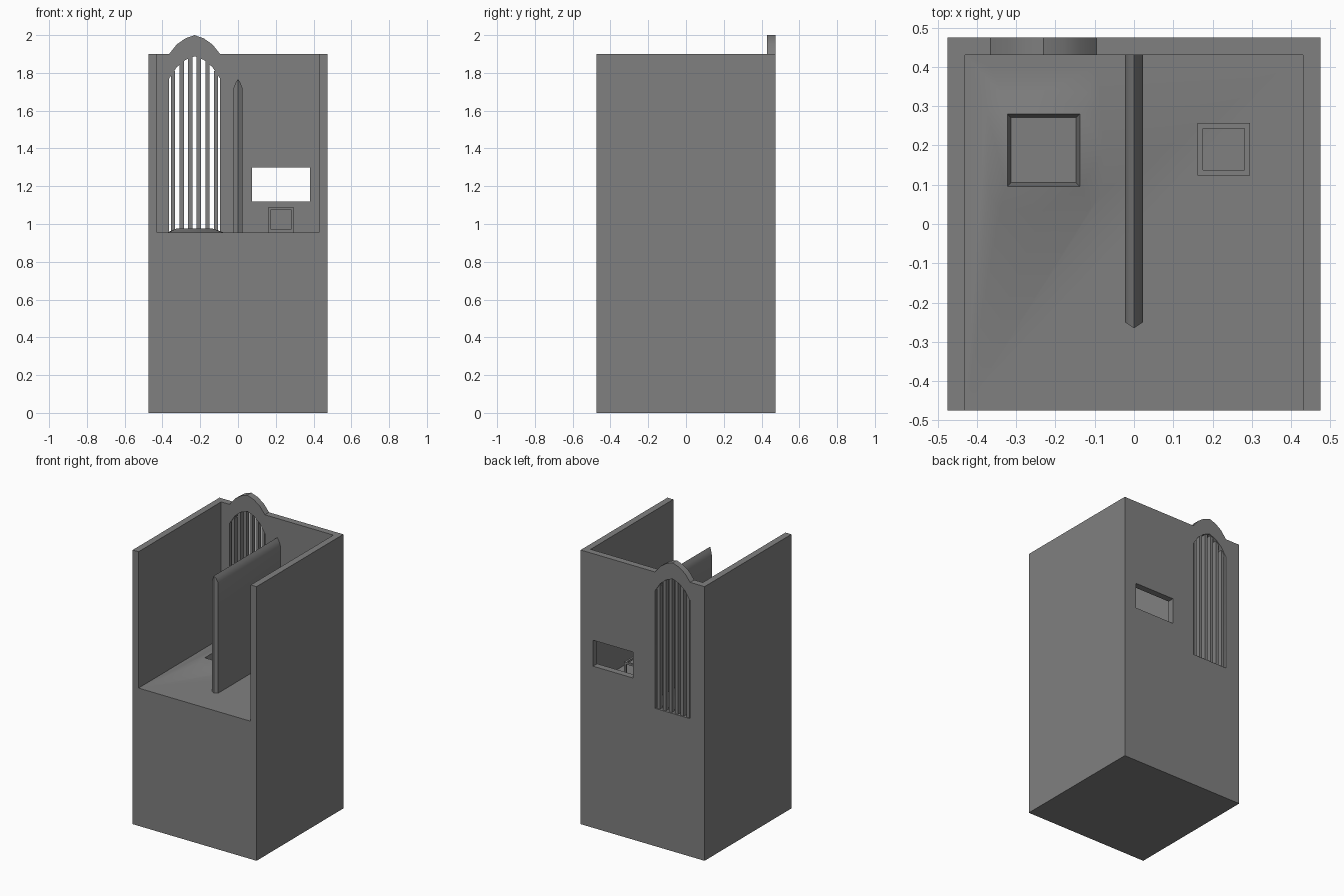
import bpy, bmesh
from math import radians

if "Cube" in bpy.data.objects:
    bpy.data.objects.remove(bpy.data.objects["Cube"])

FLOOR = 0.955
WX = -0.23  # arched window centre
STONE = bpy.data.materials.new("dark_stone")
STONE.diffuse_color = (0.216, 0.216, 0.216, 1)
STONE.use_nodes = True
STONE.node_tree.nodes["Principled BSDF"].inputs["Base Color"].default_value = STONE.diffuse_color


def finish(name, bm):
    bmesh.ops.recalc_face_normals(bm, faces=bm.faces)
    me = bpy.data.meshes.new(name)
    bm.to_mesh(me)
    bm.free()
    me.materials.append(STONE)
    ob = bpy.data.objects.new(name, me)
    bpy.context.collection.objects.link(ob)
    return ob


def prism(name, pts, y0, y1):
    """Extrude an XZ outline along y."""
    bm = bmesh.new()
    f = bm.faces.new([bm.verts.new((x, y0, z)) for x, z in pts])
    r = bmesh.ops.extrude_face_region(bm, geom=[f])
    bmesh.ops.translate(bm, vec=(0, y1 - y0, 0),
                        verts=[v for v in r["geom"] if isinstance(v, bmesh.types.BMVert)])
    return finish(name, bm)


def rect(x0, x1, z0, z1):
    return [(x0, z0), (x1, z0), (x1, z1), (x0, z1)]


def box(name, centre, size):
    (x, y, z), (w, d, h) = centre, size
    return prism(name, rect(x - w / 2, x + w / 2, z - h / 2, z + h / 2), y - d / 2, y + d / 2)


def hull(name, pts):
    bm = bmesh.new()
    for p in pts:
        bm.verts.new(p)
    bmesh.ops.convex_hull(bm, input=list(bm.verts))
    bmesh.ops.dissolve_limit(bm, angle_limit=0.01, verts=bm.verts, edges=bm.edges)
    return finish(name, bm)


def square(cx, cy, h, z):
    return [(cx + i * h, cy + j * h, z) for i in (-1, 1) for j in (-1, 1)]


def arch(heights):
    """Points right to left over the arch, from (dx, z) half profile."""
    right = [(WX + d, z) for d, z in heights]
    left = [(WX - d, z) for d, z in heights[-2::-1]]
    return right + left


def boolean(target, tool, op):
    m = target.modifiers.new(op, "BOOLEAN")
    m.operation, m.object, m.solver = op, tool, "EXACT"
    bpy.context.view_layer.objects.active = target
    bpy.ops.object.modifier_apply(modifier=m.name)
    bpy.data.objects.remove(tool)


def smooth(ob):
    bpy.ops.object.select_all(action="DESELECT")
    ob.select_set(True)
    bpy.context.view_layer.objects.active = ob
    bpy.ops.object.shade_smooth_by_angle(angle=radians(35))


# Body with the arched hood on the back wall
hood = arch([(0.135, 1.9), (0.095, 1.95), (0.05, 1.982), (0, 2.0)])
body = prism("body", [(-0.475, 0), (0.475, 0), (0.475, 1.9)] + hood + [(-0.475, 1.9)],
             -0.475, 0.475)
boolean(body, prism("room", rect(-0.43, 0.43, FLOOR, 2.5), -0.8, 0.43), "DIFFERENCE")

# Arched window and rectangular hatch in the back wall
opening = [(WX - 0.135, FLOOR), (WX + 0.135, FLOOR)] + \
    arch([(0.135, 1.77), (0.095, 1.83), (0.05, 1.868), (0, 1.888)])
boolean(body, prism("window_cut", opening, 0.4, 0.6), "DIFFERENCE")
boolean(body, prism("hatch_cut", rect(0.075, 0.38, 1.12, 1.3), 0.4, 0.6), "DIFFERENCE")

# Low mound on the floor with a square pit
edge = [(-.34, .335), (-.375, .29), (-.36, .19), (-.37, .08), (-.34, .04), (-.23, .035),
        (-.11, .04), (-.08, .08), (-.075, .19), (-.085, .29), (-.115, .335), (-.23, .34)]
mound = hull("mound", [(x, y, z) for x, y in edge for z in (FLOOR - 0.01, FLOOR)]
             + square(WX, 0.188, 0.095, 0.976))
boolean(body, mound, "UNION")
pit = hull("pit", square(WX, 0.188, 0.083, 0.93) + square(WX, 0.188, 0.092, 0.976)
           + square(WX, 0.188, 0.092, 1.0))
boolean(body, pit, "DIFFERENCE")
smooth(body)

# Window bars, their tops let into the arch
for i, top in enumerate((1.81, 1.862, 1.885, 1.885, 1.862, 1.81)):
    box("window_bar", (WX + (i - 2.5) * 0.0455, 0.4525, (FLOOR + top) / 2),
        (0.023, 0.03, top - FLOOR))

# Dividing wall with pointed top and front edge
stations = [(0.023, 1.72, -0.25), (0.012, 1.75, -0.257), (0, 1.768, -0.265)]
pts = []
for x, z, y in stations:
    for s in (-1, 1):
        pts += [(s * x, y, FLOOR), (s * x, y, z), (s * x, 0.43, FLOOR), (s * x, 0.43, z)]
smooth(hull("divider", list(dict.fromkeys(pts))))

# Open crate frame: a cube pierced along each axis
mid = (0.228, 0.19, FLOOR + 0.068)
crate = box("crate_frame", mid, (0.134,) * 3)
for axis in range(3):
    boolean(crate, box("cut", mid, [0.3 if a == axis else 0.106 for a in range(3)]), "DIFFERENCE")
